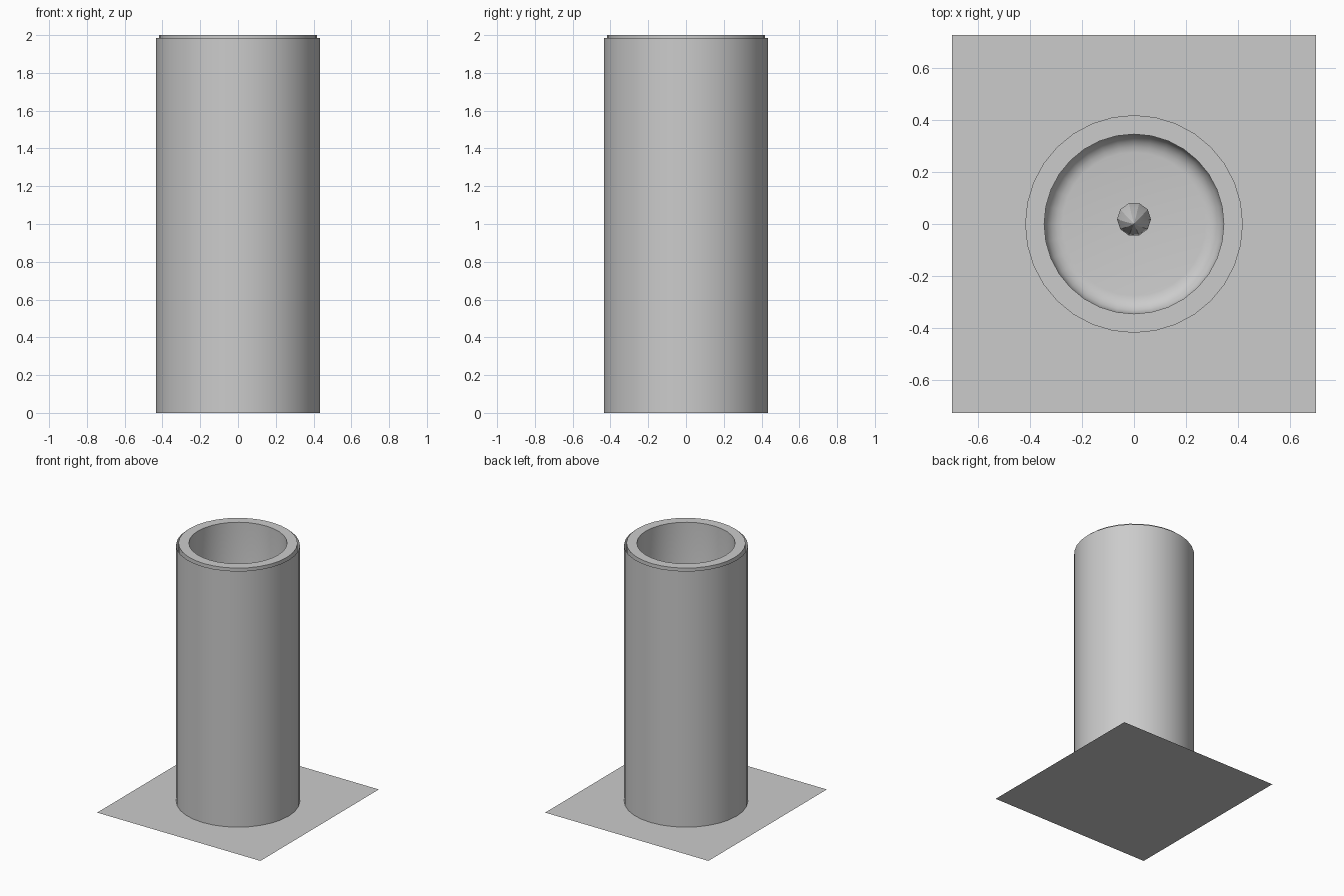
import bpy, bmesh, math

if "Cube" in bpy.data.objects:
    bpy.data.objects.remove(bpy.data.objects["Cube"])


def lathe(name, profile, sides, angle=40):
    """Spin (radius, z, y shift) points around z into a smooth-shaded object."""
    bm = bmesh.new()
    rings = []
    for r, z, dy in profile:
        if r == 0:
            rings.append([bm.verts.new((0, dy, z))])
        else:
            rings.append([bm.verts.new((r * math.cos(2 * math.pi * i / sides),
                                        r * math.sin(2 * math.pi * i / sides) + dy, z))
                          for i in range(sides)])
    for a, b in zip(rings, rings[1:]):
        for i in range(sides):
            j = (i + 1) % sides
            corners = [a[i], a[j % len(a)] if len(a) > 1 else None,
                       b[j] if len(b) > 1 else None, b[i] if len(b) > 1 else b[0]] \
                if len(a) > 1 else [a[0], b[j], b[i]]
            bm.faces.new([v for v in corners if v])
    bmesh.ops.recalc_face_normals(bm, faces=bm.faces)
    mesh = bpy.data.meshes.new(name)
    bm.to_mesh(mesh)
    bm.free()
    obj = bpy.data.objects.new(name, mesh)
    bpy.context.collection.objects.link(obj)
    bpy.ops.object.select_all(action='DESELECT')
    obj.select_set(True)
    bpy.context.view_layer.objects.active = obj
    bpy.ops.object.shade_smooth_by_angle(angle=math.radians(angle))
    return obj


# Ground sheet
bpy.ops.mesh.primitive_plane_add(size=1, location=(0, 0, 0))
sheet = bpy.context.object
sheet.name = "base_sheet"
sheet.scale = (1.4, 1.45, 1)

# Candle jar: outer wall, flat rim, inner wall and rounded wax surface
WAX, FILLET, INNER = 1.5, 0.07, 0.345
jar = [(0, 0.005, 0), (0.418, 0.005, 0), (0.418, 2.0, 0), (INNER, 2.0, 0)]
for k in range(6):
    t = math.pi / 2 * k / 5
    jar.append((INNER - FILLET * (1 - math.cos(t)), WAX + FILLET * (1 - math.sin(t)), 0))
jar.append((0, WAX, 0))
lathe("candle_jar", jar, 32)

# Thin wrap around the jar, open at both ends
lathe("outer_wrap", [(0.435, 0, 0), (0.435, 1.985, 0)], 32)

# Wick and low-poly flame with a slightly leaning tip
lathe("wick", [(0.012, WAX - 0.01, 0.01), (0.012, WAX + 0.08, 0.01)], 8)
lathe("flame", [(0, WAX + 0.04, 0.016), (0.045, WAX + 0.06, 0.018),
                (0.065, WAX + 0.11, 0.018), (0.052, WAX + 0.17, 0.014),
                (0.025, WAX + 0.24, 0.006), (0, WAX + 0.31, 0)], 10, 30)
